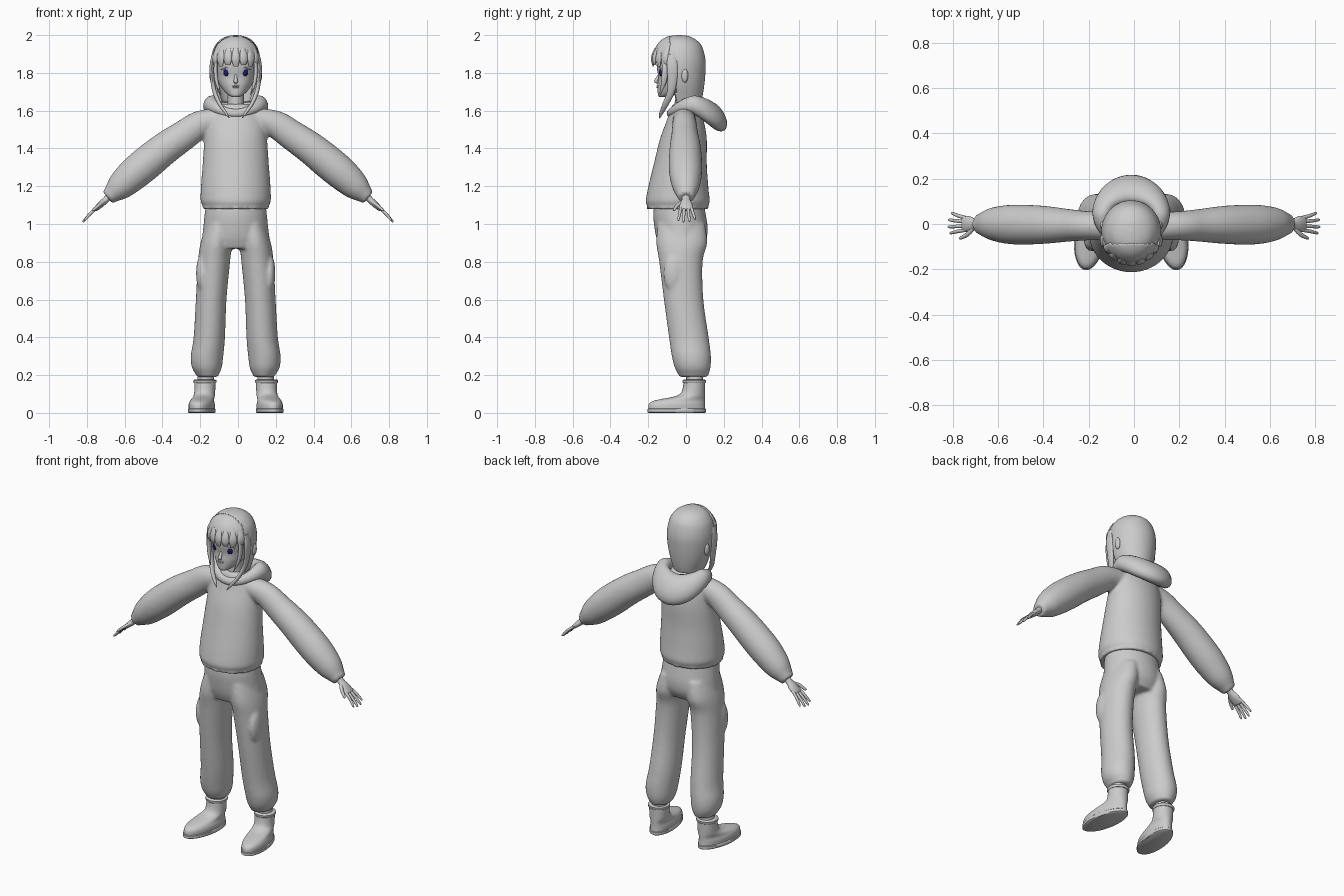
import bpy, bmesh
from math import sin, cos, pi, radians
from mathutils import Vector, Matrix

CX = -0.012  # body centre line


def smooth(rows, k):
    """Catmull-Rom interpolation of parameter rows."""
    if k == 1:
        return rows
    out, n = [], len(rows)
    for i in range(n - 1):
        p0, p1, p2, p3 = (rows[max(0, min(n - 1, i + d))] for d in (-1, 0, 1, 2))
        for j in range(k):
            t = j / k
            out.append(tuple(0.5 * (2 * b + (c - a) * t + (2 * a - 5 * b + 4 * c - d) * t * t
                                    + (3 * b - a - 3 * c + d) * t ** 3)
                             for a, b, c, d in zip(p0, p1, p2, p3)))
    return out + [rows[-1]]


def loft(bm, rings, closed=False):
    vs = [[bm.verts.new(p) for p in r] for r in rings]
    n = len(vs[0])
    for a, b in zip(vs, vs[1:] + ([vs[0]] if closed else [])):
        for i in range(n):
            bm.faces.new((a[i], a[(i + 1) % n], b[(i + 1) % n], b[i]))
    if not closed:
        bm.faces.new(vs[0])
        bm.faces.new(vs[-1])


def zloft(bm, rows, n=40, k=5):
    """Stacked ellipses: rows of (z, centre x, half width, y front, y back)."""
    loft(bm, [[(cx + rx * cos(2 * pi * i / n), (f + b) / 2 + (b - f) / 2 * sin(2 * pi * i / n), z)
               for i in range(n)] for z, cx, rx, f, b in smooth(rows, k)])


def tube(bm, rows, side=(0, 1, 0), n=16, k=5):
    """Swept ellipse: rows of (x, y, z, thickness radius, side radius)."""
    rows, rings = smooth(rows, k), []
    for i, r in enumerate(rows):
        t = (Vector(rows[min(i + 1, len(rows) - 1)][:3]) - Vector(rows[max(i - 1, 0)][:3])).normalized()
        s = Vector(side)
        s = (s - t * s.dot(t)).normalized()
        u = t.cross(s)
        rings.append([Vector(r[:3]) + u * r[3] * cos(2 * pi * j / n) + s * r[4] * sin(2 * pi * j / n)
                      for j in range(n)])
    loft(bm, rings)


def blob(bm, loc, size):
    bmesh.ops.create_uvsphere(bm, u_segments=24, v_segments=14, radius=1,
                              matrix=Matrix.Translation(loc) @ Matrix.Diagonal((*size, 1)))


def finish(name, bm, mirror=False, voxel=0, thick=0, color=None):
    bmesh.ops.recalc_face_normals(bm, faces=bm.faces)
    me = bpy.data.meshes.new(name)
    bm.to_mesh(me)
    bm.free()
    me.shade_smooth()
    me.set_sharp_from_angle(angle=radians(45))
    ob = bpy.data.objects.new(name, me)
    bpy.context.collection.objects.link(ob)
    ob.location.x = CX
    if thick:
        m = ob.modifiers.new("solid", 'SOLIDIFY')
        m.thickness, m.offset = thick, -1
    if mirror:
        ob.modifiers.new("mirror", 'MIRROR').use_mirror_merge = False
    if voxel:
        m = ob.modifiers.new("remesh", 'REMESH')
        m.mode, m.voxel_size, m.use_smooth_shade = 'VOXEL', voxel, True
        m = ob.modifiers.new("smooth", 'SMOOTH')
        m.factor, m.iterations = 0.5, 5
    if color:
        mat = bpy.data.materials.new(name)
        mat.diffuse_color = color
        me.materials.append(mat)
    return ob


# Hoodie: torso and puffy sleeves fused
bm = bmesh.new()
zloft(bm, [(1.08, 0, .178, -.208, .118), (1.105, 0, .176, -.207, .12), (1.12, 0, .186, -.214, .126),
           (1.2, 0, .184, -.199, .118), (1.32, 0, .175, -.17, .11), (1.45, 0, .166, -.138, .11),
           (1.54, 0, .158, -.105, .095), (1.6, 0, .13, -.085, .07), (1.635, 0, .085, -.07, .05)])
for s in (-1, 1):
    tube(bm, [(s * x - CX, y, z, a, b) for x, y, z, a, b in (
        (.09, -.01, 1.56, .055, .06), (.20, -.008, 1.527, .073, .064), (.29, -.006, 1.467, .08, .072),
        (.387, -.004, 1.40, .086, .083), (.48, -.003, 1.325, .09, .088), (.555, -.002, 1.262, .087, .086),
        (.625, 0, 1.198, .073, .072), (.672, 0, 1.155, .047, .05), (.69, 0, 1.14, .04, .042))], n=32)
finish("hoodie", bm, voxel=.009)

# Hood resting on the back: tilted, tapered ring
bm = bmesh.new()
rings = []
for i in range(56):
    t = 2 * pi * i / 56
    c, w = cos(t), max(cos(t), 0) ** 1.3
    ctr = Vector((.13 * sin(t), .035 + .118 * c, 1.632 - .062 * w - .045 * max(-c, 0) ** 2))
    rad = Vector((sin(t), c, 0))
    d = (rad * (.2 + .35 * w) + Vector((0, 0, -.85))).normalized()
    e = d.cross(Vector((cos(t), -sin(t), 0)))
    f = min(1, .45 + .6 * (1 + c) / 1.2)
    a, b = (.05 + .04 * w) * f, (.042 + .008 * w) * f
    rings.append([ctr + d * a * cos(2 * pi * j / 20) + e * b * sin(2 * pi * j / 20) for j in range(20)])
loft(bm, rings, closed=True)
finish("hood", bm)

# Trousers with fused legs and side pockets
bm = bmesh.new()
zloft(bm, [(1.13, 0, .155, -.165, .09), (1.05, 0, .165, -.173, .105), (.98, 0, .172, -.167, .115),
           (.92, 0, .178, -.155, .108), (.87, 0, .165, -.135, .08)])
for s in (-1, 1):
    zloft(bm, [(z, s * x, r, f, b) for z, x, r, f, b in (
        (1.0, .085, .07, -.15, .10), (.9, .103, .083, -.157, .112), (.8, .115, .085, -.142, .088),
        (.6, .13, .081, -.117, .092), (.4, .14, .083, -.09, .12), (.3, .152, .086, -.075, .132),
        (.24, .153, .079, -.06, .13), (.205, .15, .062, -.042, .12), (.19, .15, .055, -.035, .115))])
    blob(bm, (s * .18, -.065, .74), (.03, .055, .1))
finish("trousers", bm, voxel=.009)

# Shoes, soles, collars and socks
turn = Matrix.Translation((.163, .045, 0)) @ Matrix.Rotation(radians(9), 4, 'Z') @ Matrix.Translation((-.163, -.045, 0))
for name, k, rows in (
    ("shoe_sole", 1, [(0, .165, .066, -.2, .1), (.004, .165, .07, -.207, .106), (.02, .165, .07, -.207, .106),
                      (.024, .165, .066, -.2, .1)]),
    ("shoe_upper", 4, [(.02, .165, .066, -.203, .102), (.045, .165, .066, -.2, .1), (.062, .165, .061, -.18, .1),
                       (.074, .165, .058, -.13, .1), (.088, .164, .056, -.06, .1), (.11, .163, .055, -.024, .1),
                       (.165, .163, .056, -.012, .1)]),
    ("shoe_collar", 1, [(.157, .163, .057, -.014, .102), (.161, .163, .061, -.018, .106),
                        (.172, .163, .061, -.018, .106), (.176, .163, .056, -.013, .101)]),
    ("sock", 1, [(.15, .16, .045, .002, .092), (.215, .157, .043, .002, .09)]),
):
    bm = bmesh.new()
    zloft(bm, rows, k=k)
    bm.transform(turn)
    finish(name, bm, mirror=True)

# Hands: palm, four fingers and a thumb
bm = bmesh.new()
for s in (-1, 1):
    def limb(rows, n=10):
        tube(bm, [(s * r[0] - CX, *r[1:]) for r in rows], n=n, k=3)
    limb([(.67, 0, 1.16, .02, .023), (.70, 0, 1.128, .017, .022), (.725, 0, 1.105, .017, .034),
          (.752, .001, 1.08, .012, .034), (.758, .001, 1.074, .006, .028)], 16)
    for y0, y1, cut in ((-.026, -.04, .008), (-.009, -.013, 0), (.01, .018, .002), (.027, .047, .014)):
        limb([(.742, y0, 1.09, .008, .009), (.785 - cut / 2, (y0 + y1) / 2, 1.052 + cut / 2, .008, .008),
              (.816 - cut, y1, 1.016 + cut, .006, .006), (.821 - cut, y1, 1.01 + cut, .002, .002)])
    limb([(.71, -.015, 1.118, .01, .012), (.735, -.045, 1.1, .009, .01), (.765, -.062, 1.075, .007, .007),
          (.77, -.064, 1.07, .002, .002)])
finish("hands", bm)

# Head and neck
bm = bmesh.new()
zloft(bm, [(1.672, 0, .018, -.14, -.1), (1.682, 0, .038, -.148, -.06), (1.705, 0, .063, -.15, .0),
           (1.74, 0, .087, -.15, .05), (1.78, 0, .102, -.147, .075), (1.84, 0, .115, -.155, .085),
           (1.9, 0, .11, -.145, .08), (1.95, 0, .07, -.1, .03)])
zloft(bm, [(1.57, 0, .055, -.07, .05), (1.63, 0, .044, -.06, .04), (1.74, 0, .043, -.06, .04)])
finish("head_and_neck", bm)

bm = bmesh.new()
tube(bm, [(0, -.14, 1.795, .005, .006), (0, -.155, 1.765, .009, .009), (0, -.16, 1.754, .008, .012),
          (0, -.15, 1.746, .003, .006)], side=(1, 0, 0))
blob(bm, (0, -.15, 1.731), (.02, .007, .004))
blob(bm, (0, -.149, 1.723), (.016, .007, .004))
finish("nose_and_lips", bm)

bm = bmesh.new()
blob(bm, (.048, -.131, 1.803), (.018, .012, .021))
finish("eyes", bm, mirror=True, color=(.01, .01, .16, 1))

bm = bmesh.new()
tube(bm, [(.024, -.143, 1.815, .002, .003), (.048, -.14, 1.828, .004, .004), (.076, -.122, 1.818, .002, .003)])
finish("eyelashes", bm, mirror=True)

bm = bmesh.new()
blob(bm, (.125, -.006, 1.785), (.014, .018, .036))
finish("ears", bm, mirror=True)

# Hair: back shell, fringe shell, fringe strands and side locks
HAIR = [(2.0, 0, .004, -.04, -.03), (1.995, 0, .04, -.085, .012), (1.98, 0, .076, -.118, .045),
        (1.955, 0, .102, -.143, .075), (1.92, 0, .121, -.16, .092), (1.86, 0, .132, -.17, .104),
        (1.79, 0, .129, -.165, .102), (1.73, 0, .117, -.15, .096), (1.68, 0, .1, -.13, .088), (1.64, 0, .085, -.11, .078)]


def hair_shell(name, grow, cut):
    bm = bmesh.new()
    zloft(bm, HAIR, n=56, k=6)
    bmesh.ops.delete(bm, geom=[f for f in bm.faces if cut(f.calc_center_median())], context='FACES')
    bm.transform(Matrix.Translation((0, -.035, 1.84)) @ Matrix.Diagonal((grow, grow, 1, 1))
                 @ Matrix.Translation((0, .035, -1.84)))
    finish(name, bm, thick=.012)


hair_shell("hair_back", 1.0, lambda c: c.z < 1.645 or (c.z < 1.86 and c.y < -.055))
hair_shell("hair_fringe", 1.05, lambda c: c.y > -.085 or c.z < 1.875)

bm = bmesh.new()
for i in range(-3, 4):
    a = radians(i * 19)
    tip = 1.835 + .006 * (i % 2)
    tube(bm, [(.128 * f * sin(a), -.035 - .138 * f * cos(a), z, th, w) for f, z, th, w in (
        (.9, 1.93, .006, .012), (1.0, 1.895, .009, .02), (1.02, 1.865, .009, .021), (1.0, tip, .003, .012))],
        side=(cos(a), sin(a), 0))
finish("fringe_strands", bm)

bm = bmesh.new()
tube(bm, [(.118, -.075, 1.9, .008, .02), (.127, -.072, 1.84, .011, .03), (.124, -.072, 1.77, .011, .026),
          (.112, -.08, 1.7, .011, .02), (.085, -.108, 1.635, .01, .016), (.05, -.132, 1.585, .007, .01),
          (.033, -.14, 1.56, .001, .002)])
tube(bm, [(.1, -.11, 1.88, .008, .02), (.107, -.11, 1.82, .01, .018), (.1, -.118, 1.75, .009, .014),
          (.078, -.138, 1.685, .002, .003)])
finish("side_locks", bm, mirror=True)
